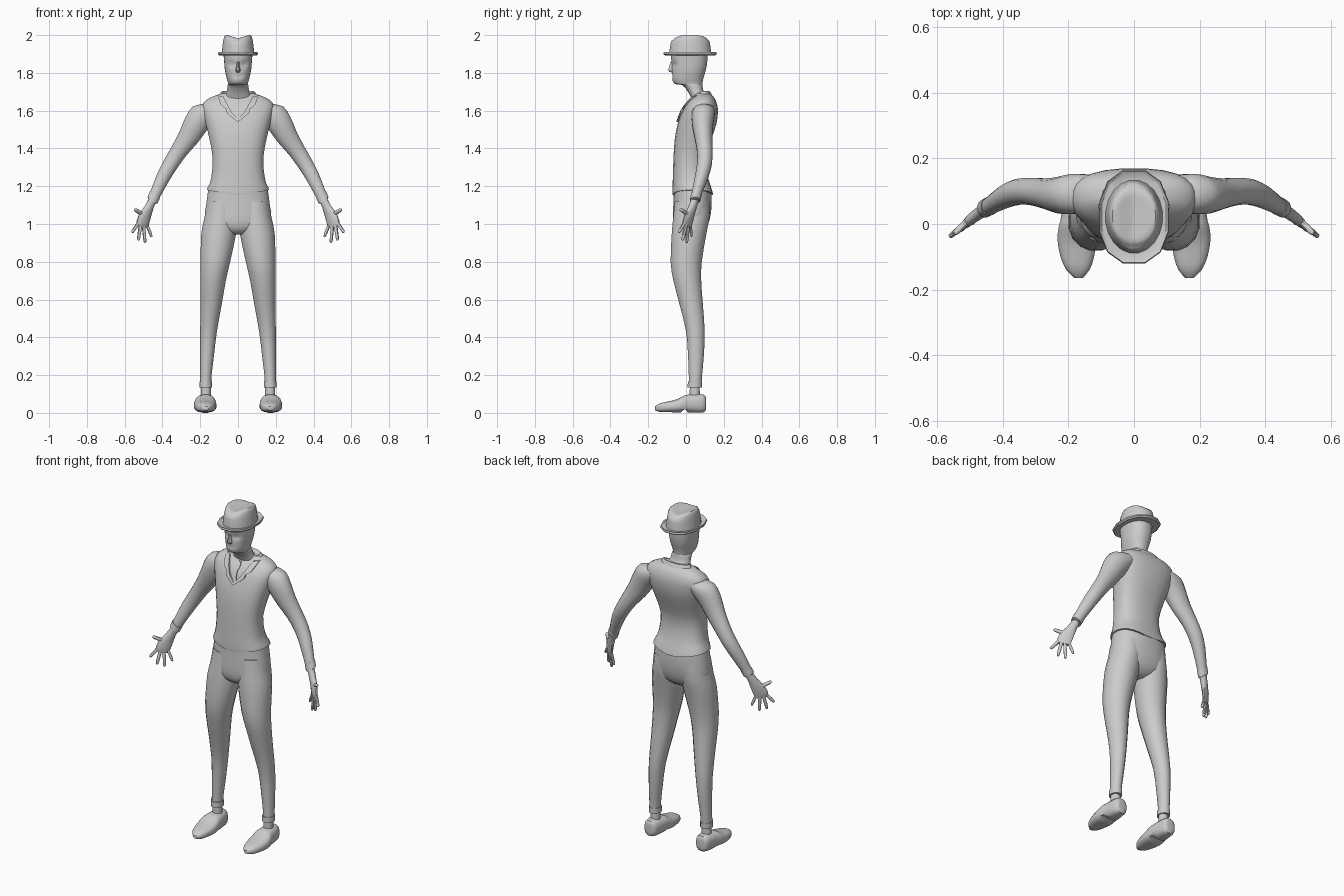
import bpy, bmesh, math
from mathutils import Vector

if "Cube" in bpy.data.objects:
    bpy.data.objects.remove(bpy.data.objects["Cube"])

grey = bpy.data.materials.new("plain_grey")
grey.use_nodes = True
grey.diffuse_color = (0.6, 0.6, 0.6, 1)
grey.node_tree.nodes["Principled BSDF"].inputs["Base Color"].default_value = grey.diffuse_color

X, Y, Z = Vector((1, 0, 0)), Vector((0, 1, 0)), Vector((0, 0, 1))


def finish(name, bm, angle=45):
    bmesh.ops.recalc_face_normals(bm, faces=bm.faces)
    mesh = bpy.data.meshes.new(name)
    bm.to_mesh(mesh)
    bm.free()
    mesh.materials.append(grey)
    obj = bpy.data.objects.new(name, mesh)
    bpy.context.collection.objects.link(obj)
    bpy.ops.object.select_all(action="DESELECT")
    obj.select_set(True)
    bpy.context.view_layer.objects.active = obj
    bpy.ops.object.shade_smooth_by_angle(angle=math.radians(angle))
    return obj


def spline(rows, steps):
    """Smoothly interpolate rows of numbers."""
    out = []
    for i in range(len(rows) - 1):
        a, b, c, d = (rows[max(0, min(len(rows) - 1, i + k))] for k in (-1, 0, 1, 2))
        for s in range(steps):
            t = s / steps
            out.append([q + t / 2 * (r - p + t * (2*p - 5*q + 4*r - w + t * (3*(q - r) + w - p)))
                        for p, q, r, w in zip(a, b, c, d)])
    return out + [list(rows[-1])]


def loft(name, rings, u=X, v=Y, segs=16, steps=2, power=1.0, rule=None, angle=45):
    """Skin rings given as centre x, y, z and radii along u and v."""
    bm = bmesh.new()
    loops = []
    for x, y, z, ru, rv in spline(rings, steps):
        loop = []
        for k in range(segs):
            a = math.tau * (k + 0.5) / segs
            c, s = math.cos(a), math.sin(a)
            co = (Vector((x, y, z)) + u * ru * math.copysign(abs(c) ** power, c)
                  + v * rv * math.copysign(abs(s) ** power, s))
            loop.append(bm.verts.new(rule(co) if rule else co))
        loops.append(loop)
    for lo, hi in zip(loops, loops[1:]):
        for k in range(segs):
            n = (k + 1) % segs
            bm.faces.new((lo[k], lo[n], hi[n], hi[k]))
    bm.faces.new(loops[0])
    bm.faces.new(loops[-1])
    return finish(name, bm, angle)


def column(name, rows, **kw):
    """Upright loft from rows of height, centre x, half width, front y, back y."""
    return loft(name, [(x, (f + b) / 2, z, r, (b - f) / 2) for z, x, r, f, b in rows], **kw)


# Waistcoat, with the hem dipping at the middle
def hem(co):
    if co.z < 1.2:
        co.z += 0.2 * abs(co.x) - 0.018
    return co


torso = column("waistcoat", [
    (1.165, 0, .166, -.072, .145), (1.185, 0, .16, -.073, .14), (1.25, 0, .142, -.07, .115),
    (1.35, 0, .135, -.067, .105), (1.45, 0, .152, -.06, .135), (1.53, 0, .172, -.045, .162),
    (1.6, 0, .19, -.02, .17), (1.64, 0, .185, .005, .163), (1.668, 0, .15, .03, .15),
    (1.69, 0, .09, .045, .128), (1.695, 0, .05, .05, .11)], segs=24, power=.8, rule=hem)

# Trousers
column("trouser_seat", [
    (1.185, 0, .158, -.066, .135), (1.1, 0, .17, -.068, .137), (1.02, 0, .176, -.07, .125),
    (.97, 0, .12, -.06, .1), (.945, 0, .04, -.03, .06)], segs=24, power=.85)


# Head with a brow, eye sockets and a mouth line
def face(co):
    if co.y < 0.02:
        socket = math.exp(-((abs(co.x) - .032) / .018) ** 2 - ((co.z - 1.845) / .016) ** 2)
        mouth = math.exp(-(co.x / .03) ** 2 - ((co.z - 1.782) / .007) ** 2)
        co.y += .014 * socket + .006 * mouth
    return co


column("head", [
    (1.66, 0, .075, .03, .125), (1.7, 0, .06, .01, .095), (1.735, 0, .055, -.02, .087),
    (1.742, 0, .052, -.06, .087), (1.77, 0, .06, -.074, .092), (1.81, 0, .069, -.074, .104),
    (1.85, 0, .073, -.078, .112), (1.9, 0, .077, -.08, .115)],
    segs=32, steps=4, power=.9, rule=face)
loft("nose", [(0, -.072, 1.86, .007, .008), (0, -.078, 1.835, .009, .012),
              (0, -.08, 1.812, .014, .014), (0, -.074, 1.803, .009, .006)], segs=8)


# Hat: pinched crown and rolled brim
def pinch(co):
    if co.z > 1.97:
        co.z -= .018 * max(0, 1 - abs(co.x) / .06)
    return co


column("hat_crown", [
    (1.9, 0, .088, -.09, .135), (1.95, 0, .082, -.084, .129), (1.985, 0, .076, -.072, .12),
    (2, 0, .066, -.055, .104), (2, 0, .035, -.025, .07), (2, 0, .004, .02, .03)],
    segs=20, rule=pinch)
column("hat_brim", [
    (1.893, 0, .085, -.09, .135), (1.893, 0, .103, -.116, .16), (1.9, 0, .109, -.124, .168),
    (1.91, 0, .107, -.121, .165), (1.904, 0, .1, -.11, .155), (1.903, 0, .083, -.085, .13)],
    segs=12, steps=1, power=.85, angle=30)


# Lapels and tie laid over the chest
def drape(name, inner, outer, lift):
    bm = bmesh.new()
    rows = []
    for a, b in zip(spline(inner, 3), spline(outer, 3)):
        row = []
        for t in (0, .5, 1):
            x, z = (p + (q - p) * t for p, q in zip(a, b))
            hit, co, _, _ = torso.ray_cast(Vector((x, -1, z)), Y)
            row.append(bm.verts.new((x, (co.y if hit else .06) - lift, z)))
        rows.append(row)
    for r, s in zip(rows, rows[1:]):
        for k in range(2):
            bm.faces.new((r[k], r[k + 1], s[k + 1], s[k]))
    solid = bmesh.ops.extrude_face_region(bm, geom=list(bm.faces))["geom"]
    bmesh.ops.translate(bm, vec=Y * (lift + .003),
                        verts=[g for g in solid if isinstance(g, bmesh.types.BMVert)])
    finish(name, bm, 35)


bpy.context.view_layer.update()
drape("tie", [(-.008, 1.66), (-.013, 1.635), (-.006, 1.615), (-.013, 1.56)],
      [(.008, 1.66), (.013, 1.635), (.006, 1.615), (.013, 1.56)], .006)

# Hand plane: broad across, thin through, hanging along
across = Vector((.78, -.6, .18)).normalized()
down = Vector((.3, -.1, -.95)).normalized()
through = across.cross(down).normalized()


def finger(name, side, root, tip, r):
    a, b = Vector(root), Vector(tip)
    mid = a.lerp(b, .6)
    along = (b - a).normalized()
    w = along.cross(through).normalized()
    loft(name, [(*a, r, r), (*mid, r * .95, r * .95), (*a.lerp(b, .93), r * .75, r * .75),
                (*b, r * .25, r * .25)], u=w, v=through, segs=8,
         rule=lambda co: Vector((co.x * side, co.y, co.z)))


for side, label in ((1, "left"), (-1, "right")):
    def mirror(co):
        return Vector((co.x * side, co.y, co.z))

    # Sleeve reaching from the shoulder to the wrist
    loft(label + "_arm", [
        (.13, .095, 1.61, .05, .055), (.18, .092, 1.585, .071, .062), (.222, .088, 1.53, .068, .057),
        (.262, .092, 1.46, .058, .048), (.31, .099, 1.39, .047, .042), (.355, .098, 1.32, .042, .04),
        (.395, .083, 1.25, .038, .036), (.435, .058, 1.165, .031, .028), (.455, .047, 1.12, .027, .024)],
        u=Vector((.83, 0, .55)), v=Y, rule=mirror)
    loft(label + "_sleeve_cuff", [(.44, .055, 1.155, .033, .029), (.453, .048, 1.125, .032, .028)],
         u=Vector((.83, 0, .55)), v=Y, rule=mirror)

    # Hand with four fingers and a thumb
    loft(label + "_palm", [
        (.453, .046, 1.125, .024, .02), (.47, .035, 1.09, .027, .019), (.49, .02, 1.05, .038, .017),
        (.503, .008, 1.01, .041, .014), (.507, .004, .985, .036, .01)],
        u=across, v=through, segs=12, rule=mirror)
    for name, root, tip, r in (
            ("thumb", (.505, .012, 1.05), (.548, -.03, 1.078), .011),
            ("index_finger", (.53, -.012, 1.0), (.562, -.038, .955), .0095),
            ("middle_finger", (.516, 0, .995), (.528, -.018, .913), .01),
            ("ring_finger", (.5, .01, .99), (.492, .004, .9), .0095),
            ("little_finger", (.482, .022, .995), (.457, .03, .932), .0085)):
        finger(f"{label}_{name}", side, root, tip, r)

    # Trouser leg, turned-up cuff and ankle
    column(label + "_trouser_leg", [
        (1.12, .085, .08, -.062, .125), (1.03, .092, .088, -.07, .125), (.95, .102, .094, -.077, .11),
        (.8, .12, .08, -.083, .085), (.7, .132, .069, -.068, .082), (.58, .142, .058, -.037, .09),
        (.43, .156, .045, 0, .1), (.3, .164, .037, .01, .095), (.2, .17, .031, .014, .086),
        (.15, .171, .03, .014, .083)], rule=mirror)
    column(label + "_trouser_cuff", [(.167, .171, .034, .009, .086), (.135, .171, .034, .008, .086)],
           steps=1, rule=mirror)
    column(label + "_ankle", [(.15, .17, .026, .02, .072), (.07, .17, .028, .018, .075)], rule=mirror)

    # Shoe lofted from heel to toe, arched in front of the heel
    def shoe_rule(co):
        if co.z < .025 and -.02 < co.y < .005:
            co.z = max(co.z, .018)
        return mirror(co)

    loft(label + "_shoe", [
        (.172, .106, .05, .02, .025), (.172, .098, .05, .036, .046), (.172, .06, .05, .046, .05),
        (.172, .01, .049, .053, .048), (.174, -.01, .047, .057, .045), (.174, -.05, .037, .06, .035),
        (.173, -.1, .032, .052, .028), (.171, -.14, .028, .036, .023), (.169, -.165, .024, .012, .01)],
        u=X, v=Z, power=.75, rule=shoe_rule)

    # Lapel from the nape over the shoulder to the point of the neckline
    drape(label + "_lapel",
          [(side * x, z) for x, z in ((.078, 1.675), (.06, 1.64), (.038, 1.6), (.024, 1.58), (0, 1.56))],
          [(side * x, z) for x, z in ((.108, 1.68), (.09, 1.63), (.064, 1.61), (.056, 1.585), (0, 1.54))],
          .01)

# Collar band around the back of the neck
column("collar", [(1.665, 0, .107, .04, .142), (1.69, 0, .096, .05, .134), (1.705, 0, .085, .052, .124),
                  (1.695, 0, .07, .045, .11)], segs=24, steps=1,
       rule=lambda co: co - Z * max(0, .09 - co.y) * .5)
